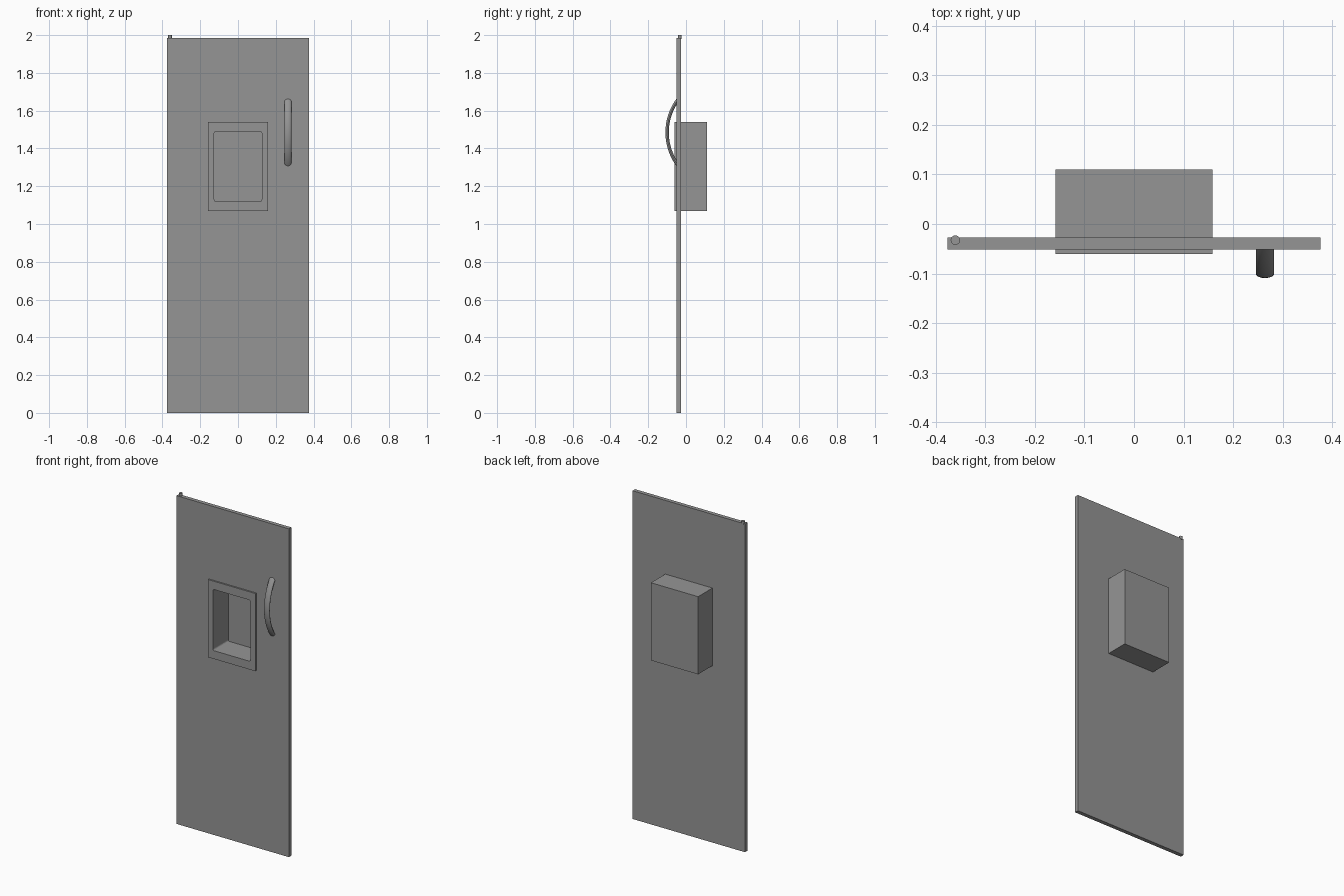
import bpy, bmesh, math
from mathutils import Matrix, Vector

if "Cube" in bpy.data.objects:
    bpy.data.objects.remove(bpy.data.objects["Cube"], do_unlink=True)

grey = bpy.data.materials.new("mid grey")
grey.use_nodes = True
grey.diffuse_color = (0.3, 0.3, 0.3, 1)
grey.node_tree.nodes["Principled BSDF"].inputs["Base Color"].default_value = (0.3, 0.3, 0.3, 1)


def add_object(name, bm):
    bmesh.ops.recalc_face_normals(bm, faces=bm.faces)
    mesh = bpy.data.meshes.new(name)
    bm.to_mesh(mesh)
    bm.free()
    mesh.materials.append(grey)
    obj = bpy.data.objects.new(name, mesh)
    bpy.context.collection.objects.link(obj)
    return obj


def box(name, low, high, corner=0):
    """Box between two corners; corner rounds the edges that run along y."""
    low, high = Vector(low), Vector(high)
    bm = bmesh.new()
    bmesh.ops.create_cube(bm, size=1, matrix=Matrix.Translation((low + high) / 2)
                          @ Matrix.Diagonal((*(high - low), 1)))
    if corner:
        edges = [e for e in bm.edges if abs(e.verts[0].co.y - e.verts[1].co.y) > 0.01]
        bmesh.ops.bevel(bm, geom=edges, offset=corner, segments=4, profile=0.5, affect='EDGES')
    return add_object(name, bm)


def activate(obj):
    bpy.ops.object.select_all(action='DESELECT')
    obj.select_set(True)
    bpy.context.view_layer.objects.active = obj


# Door slab and the recessed dispenser box that passes through it
door = box("door_panel", (-0.376, -0.051, 0), (0.376, -0.027, 1.986))
recess_box = box("recess_box", (-0.158, -0.06, 1.07), (0.158, 0.11, 1.54))

# Recess opening cut through the slab and into the box
cutter = box("recess_cutter", (-0.126, -0.2, 1.12), (0.126, 0.087, 1.49), corner=0.01)
cutter.hide_render = True
for part in (door, recess_box):
    cut = part.modifiers.new("recess", 'BOOLEAN')
    cut.operation = 'DIFFERENCE'
    cut.solver = 'EXACT'
    cut.object = cutter
    activate(part)
    bpy.ops.object.modifier_apply(modifier=cut.name)
bpy.data.objects.remove(cutter, do_unlink=True)

# Bowed handle: an oval section swept along an arc
SIDES, STEPS, SWEEP = 24, 32, math.radians(37)
bm = bmesh.new()
rings = []
for i in range(STEPS + 1):
    a = SWEEP * (2 * i / STEPS - 1)
    ring = []
    for j in range(SIDES):
        t = 2 * math.pi * j / SIDES
        r = 0.291 + 0.009 * math.cos(t)
        ring.append(bm.verts.new((0.264 + 0.0185 * math.sin(t),
                                  0.191 - r * math.cos(a),
                                  1.485 + r * math.sin(a))))
    rings.append(ring)
for lower, upper in zip(rings, rings[1:]):
    for j in range(SIDES):
        k = (j + 1) % SIDES
        bm.faces.new((lower[j], lower[k], upper[k], upper[j]))
bm.faces.new(rings[0])
bm.faces.new(rings[-1])
handle = add_object("door_handle", bm)

# Hinge pin on the top corner
bm = bmesh.new()
bmesh.ops.create_cone(bm, cap_ends=True, segments=24, radius1=0.0095, radius2=0.0095,
                      depth=0.02, matrix=Matrix.Translation((-0.36, -0.0365 + 0.004, 1.99)))
hinge_pin = add_object("hinge_pin", bm)

for part in (handle, hinge_pin):
    activate(part)
    bpy.ops.object.shade_smooth_by_angle(angle=math.radians(30))
